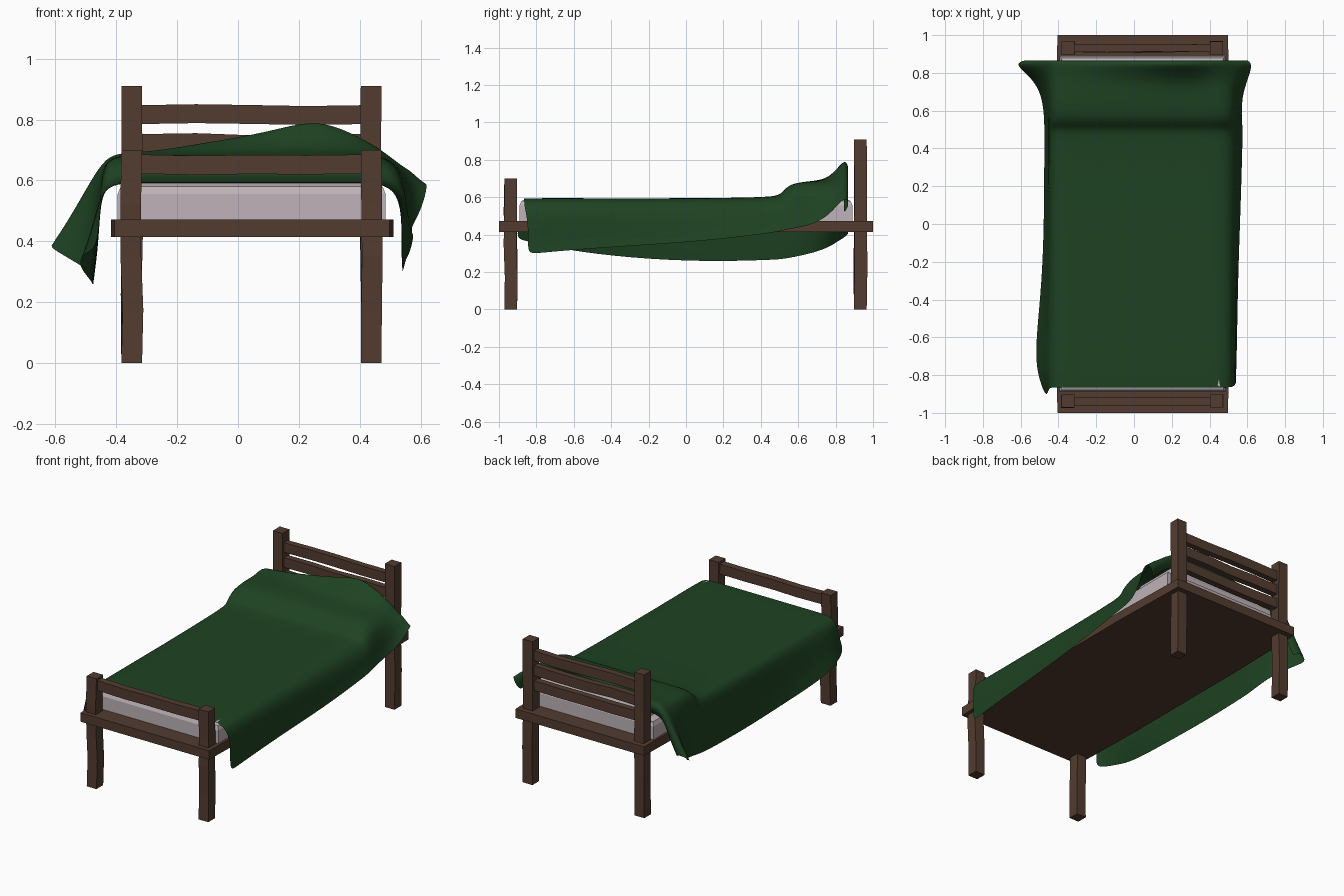
import bpy, bmesh, random
from mathutils import Vector

if "Cube" in bpy.data.objects:
    bpy.data.objects.remove(bpy.data.objects["Cube"])

random.seed(4)


def material(name, rgb):
    m = bpy.data.materials.new(name)
    m.diffuse_color = (*rgb, 1)
    m.use_nodes = True
    m.node_tree.nodes["Principled BSDF"].inputs["Base Color"].default_value = m.diffuse_color
    return m


WOOD = material("dark_wood", (0.085, 0.045, 0.03))
GREEN = material("green_cloth", (0.013, 0.055, 0.016))
LINEN = material("pale_linen", (0.52, 0.45, 0.48))


def finish(name, bm, mat):
    bmesh.ops.recalc_face_normals(bm, faces=bm.faces)
    me = bpy.data.meshes.new(name)
    bm.to_mesh(me)
    bm.free()
    me.materials.append(mat)
    ob = bpy.data.objects.new(name, me)
    bpy.context.collection.objects.link(ob)
    return ob


def box(name, lo, hi, mat, axis=None, cuts=0, wobble=0.0, bevel=0.0):
    """Box between two corners, optionally cut along an axis and slightly warped."""
    bm = bmesh.new()
    bmesh.ops.create_cube(bm, size=1)
    lo, hi = Vector(lo), Vector(hi)
    for v in bm.verts:
        v.co = Vector((lo[i] + (v.co[i] + 0.5) * (hi[i] - lo[i]) for i in range(3)))
    if cuts:
        edges = [e for e in bm.edges
                 if abs((e.verts[0].co - e.verts[1].co)[axis]) > 1e-4]
        bmesh.ops.subdivide_edges(bm, edges=edges, cuts=cuts, use_grid_fill=True)
        shifts = {}
        for v in bm.verts:
            key = round(v.co[axis], 3)
            if key not in shifts:
                shifts[key] = [random.uniform(-wobble, wobble) for _ in range(3)]
                shifts[key][axis] = 0
            if lo[axis] + 1e-3 < v.co[axis] < hi[axis] - 1e-3:
                v.co += Vector(shifts[key])
    if bevel:
        edges = [e for e in bm.edges if all(v.co.z > hi.z - 1e-4 for v in e.verts)]
        bmesh.ops.bevel(bm, geom=edges, offset=bevel, segments=2, profile=0.5, affect='EDGES')
    return finish(name, bm, mat)


# Posts at the four corners
for end, y, top in (("front", -0.937, 0.70), ("back", 0.932, 0.91)):
    for side, x in (("left", -0.349), ("right", 0.437)):
        box(f"{end}_{side}_post", (x - 0.034, y - 0.034, 0), (x + 0.034, y + 0.034, top),
            WOOD, 2, 3, 0.005)

# Base board, a little wider in the middle
base = box("base_board", (-0.405, -1, 0.415), (0.497, 1, 0.472), WOOD, 1, 3)
for v in base.data.vertices:
    if abs(v.co.y) < 0.9:
        v.co.x += 0.013 if v.co.x > 0 else -0.012

# Footboard and headboard rails
box("footboard_rail", (-0.32, -0.96, 0.622), (0.408, -0.915, 0.685), WOOD, 0, 3, 0.004)
for i, z in enumerate((0.595, 0.69, 0.785)):
    box(f"headboard_rail_{i + 1}", (-0.32, 0.91, z), (0.408, 0.95, z + 0.062), WOOD, 0, 3, 0.004)

# Mattress and pillow
box("mattress", (-0.395, -0.89, 0.47), (0.485, 0.89, 0.59), LINEN, bevel=0.035)
box("pillow", (-0.34, 0.55, 0.58), (0.43, 0.86, 0.655), LINEN, bevel=0.04)

# Blanket stations: y, top z, fold height, left hem x, z, right hem x, z
STATIONS = [
    (-0.865, 0.592, 0.00, -0.47, 0.37, 0.54, 0.30),
    (-0.80, 0.595, 0.00, -0.51, 0.36, 0.54, 0.30),
    (-0.66, 0.595, 0.00, -0.525, 0.32, 0.545, 0.315),
    (-0.30, 0.594, 0.00, -0.485, 0.275, 0.55, 0.34),
    (0.10, 0.595, 0.00, -0.475, 0.255, 0.565, 0.365),
    (0.46, 0.600, 0.00, -0.475, 0.265, 0.575, 0.41),
    (0.51, 0.615, 0.00, -0.475, 0.27, 0.575, 0.42),
    (0.55, 0.675, 0.00, -0.475, 0.275, 0.57, 0.43),
    (0.67, 0.685, 0.00, -0.485, 0.30, 0.57, 0.45),
    (0.76, 0.682, 0.02, -0.53, 0.33, 0.60, 0.50),
    (0.82, 0.69, 0.09, -0.60, 0.37, 0.62, 0.57),
    (0.855, 0.695, 0.125, -0.625, 0.39, 0.62, 0.60),
    (0.875, 0.66, 0.10, -0.55, 0.42, 0.59, 0.56),
]


def section(y, top, fold, lx, lz, rx, rz):
    """Cross-section of the draped cloth from the left hem to the right hem."""
    lsh, rsh = Vector((-0.445, top - 0.03)), Vector((0.525, top - 0.035))
    left, right = Vector((lx, lz)), Vector((rx, rz))
    pts = [left, left.lerp(lsh, 0.35) + Vector((0.004, 0)), left.lerp(lsh, 0.7), lsh]
    for x, h in ((-0.40, 0), (-0.30, 0), (-0.1, 0.3), (0.1, 0.6), (0.25, 1), (0.37, 0.6), (0.47, 0.1)):
        pts.append(Vector((x, top + fold * h)))
    pts += [rsh, rsh.lerp(right, 0.35) + Vector((0.008, 0)), rsh.lerp(right, 0.7), right]
    skew = -0.045 if y < -0.85 else 0
    return [(p.x, y + (skew * (3 - i) / 3 if i < 3 else 0) + (0.02 if skew and i > 11 else 0), p.y)
            for i, p in enumerate(pts)]


bm = bmesh.new()
rows = [[bm.verts.new(p) for p in section(*s)] for s in STATIONS]
for a, b in zip(rows, rows[1:]):
    for i in range(len(a) - 1):
        bm.faces.new((a[i], a[i + 1], b[i + 1], b[i]))
# Turned-under hem at the head end
hem = [bm.verts.new((v.co.x * 0.97, 0.845, v.co.z - 0.045)) for v in rows[-1]]
for i in range(len(hem) - 1):
    bm.faces.new((rows[-1][i], rows[-1][i + 1], hem[i + 1], hem[i]))
blanket = finish("blanket", bm, GREEN)
if sum(p.normal.z for p in blanket.data.polygons) < 0:
    blanket.data.flip_normals()
sub = blanket.modifiers.new("smooth_cloth", 'SUBSURF')
sub.levels = sub.render_levels = 2
for p in blanket.data.polygons:
    p.use_smooth = True
